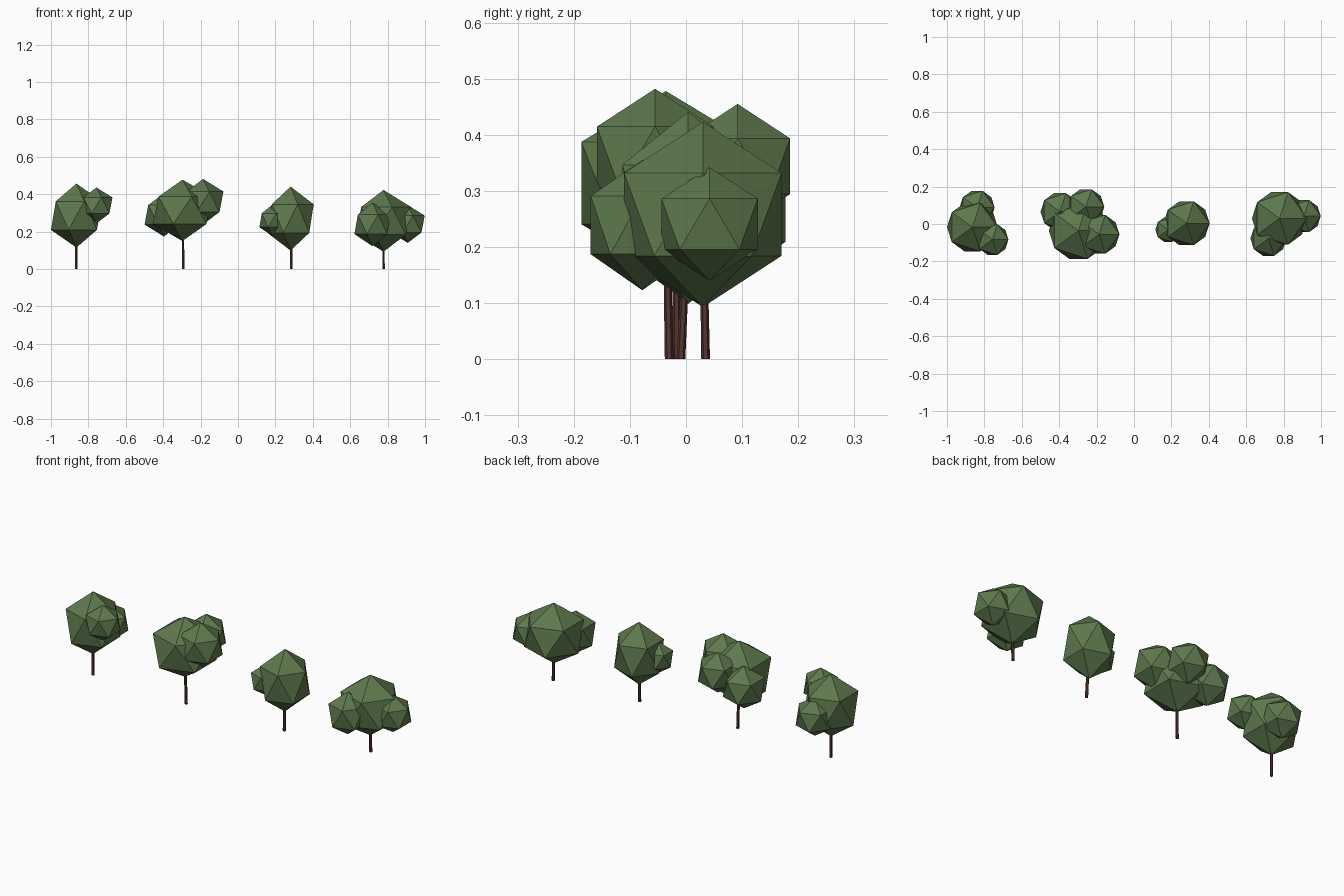
import bpy
from mathutils import Vector

if "Cube" in bpy.data.objects:
    bpy.data.objects.remove(bpy.data.objects["Cube"])


def material(name, color):
    m = bpy.data.materials.new(name)
    m.diffuse_color = (*color, 1)
    m.use_nodes = True
    m.node_tree.nodes["Principled BSDF"].inputs["Base Color"].default_value = m.diffuse_color
    return m


LEAF = material("leaf_green", (0.11, 0.19, 0.075))
BARK = material("bark_brown", (0.09, 0.035, 0.03))


# Low-poly leaf clump: a 20-sided ball
def clump(name, center, width, height):
    bpy.ops.mesh.primitive_ico_sphere_add(subdivisions=1, radius=1, location=center)
    ob = bpy.context.object
    ob.name = name
    ob.scale = (width, width, height)
    ob.data.materials.append(LEAF)


# Slim trunk from the ground into the crown, sheared so its base stays flat
def trunk(name, base, top):
    h = top[2]
    bpy.ops.mesh.primitive_cylinder_add(vertices=6, radius=0.0078, depth=h)
    ob = bpy.context.object
    ob.name = name
    lean = Vector((top[0] - base[0], top[1] - base[1], 0))
    for v in ob.data.vertices:
        t = v.co.z / h + 0.5
        v.co = Vector((v.co.x, v.co.y, 0)) * (1 - 0.2 * t) + lean * t
        v.co += Vector((base[0], base[1], h * t))
    ob.data.materials.append(BARK)


# Each tree: trunk base (x, y), then clumps (center, width radius, height radius), main crown first
trees = [
    ((-0.864, -0.017), [
        ((-0.864, -0.017, 0.286), 0.152, 0.171),
        ((-0.757, -0.083, 0.340), 0.096, 0.096),
        ((-0.839, 0.088, 0.256), 0.105, 0.105)]),
    ((-0.292, -0.030), [
        ((-0.297, -0.036, 0.314), 0.177, 0.164),
        ((-0.396, 0.066, 0.290), 0.116, 0.116),
        ((-0.187, -0.055, 0.360), 0.122, 0.122),
        ((-0.257, 0.092, 0.344), 0.110, 0.111)]),
    ((0.286, -0.009), [
        ((0.281, 0.004, 0.270), 0.138, 0.171),
        ((0.183, -0.030, 0.261), 0.077, 0.083)]),
    ((0.778, 0.035), [
        ((0.778, 0.030, 0.258), 0.165, 0.165),
        ((0.719, -0.078, 0.239), 0.108, 0.116),
        ((0.908, 0.042, 0.241), 0.101, 0.101)]),
]

for i, (base, clumps) in enumerate(trees, 1):
    trunk(f"tree_{i}_trunk", base, clumps[0][0])
    for j, (center, width, height) in enumerate(clumps, 1):
        clump(f"tree_{i}_foliage_{j}", center, width, height)
